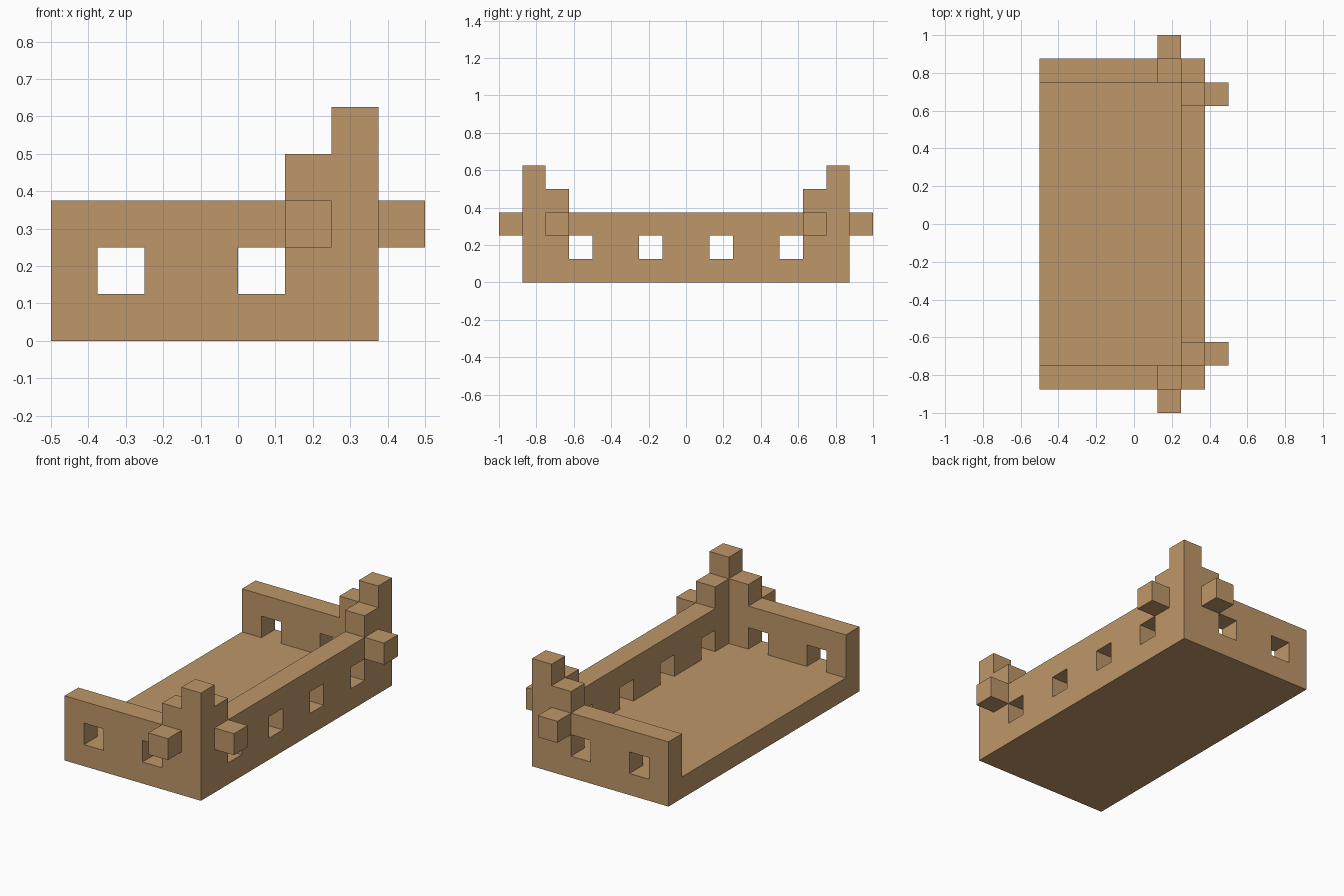
import bpy
import bmesh
from mathutils import Matrix, Vector

cube = bpy.data.objects.get("Cube")
if cube:
    bpy.data.objects.remove(cube, do_unlink=True)

U = 0.125  # one block of the grid everything is built on

# Single timber colour
wood = bpy.data.materials.new("light timber")
wood.use_nodes = True
COLOUR = (0.515, 0.309, 0.144, 1.0)
wood.diffuse_color = COLOUR
bsdf = next(n for n in wood.node_tree.nodes if n.type == 'BSDF_PRINCIPLED')
bsdf.inputs["Base Color"].default_value = COLOUR
bsdf.inputs["Roughness"].default_value = 0.9


def blocks(name, boxes):
    """One object from boxes given as (x0, x1, y0, y1, z0, z1) in grid blocks."""
    bm = bmesh.new()
    for x0, x1, y0, y1, z0, z1 in boxes:
        centre = Vector((x0 + x1, y0 + y1, z0 + z1)) * U / 2
        size = (abs(x1 - x0) * U, abs(y1 - y0) * U, (z1 - z0) * U, 1)
        bmesh.ops.create_cube(bm, size=1, matrix=Matrix.Translation(centre) @ Matrix.Diagonal(size))
    mesh = bpy.data.meshes.new(name)
    bm.to_mesh(mesh)
    bm.free()
    mesh.materials.append(wood)
    obj = bpy.data.objects.new(name, mesh)
    bpy.context.collection.objects.link(obj)
    return obj


# Floor slab
blocks("floor", [(-4, 3, -7, 7, 0, 1)])

# Long side wall: piers between four windows, with a lintel above
piers = [(-6, -5), (-4, -2), (-1, 1), (2, 4), (5, 6)]
blocks("side_wall", [(2, 3, a, b, 1, 2) for a, b in piers] + [(2, 3, -6, 6, 2, 3)])

# Parts repeated at both ends
for s, end in ((-1, "front"), (1, "back")):
    # End wall: piers between two windows, with a lintel above
    blocks(end + "_wall",
           [(a, b, 6 * s, 7 * s, 1, 2) for a, b in ((-4, -3), (-2, 0), (1, 2))]
           + [(-4, 2, 6 * s, 7 * s, 2, 3)])
    # Tall corner post and the lower steps on both walls beside it
    blocks(end + "_corner_post", [(2, 3, 6 * s, 7 * s, 1, 5)])
    blocks(end + "_end_step", [(1, 2, 6 * s, 7 * s, 3, 4)])
    blocks(end + "_side_step", [(2, 3, 5 * s, 6 * s, 3, 4)])
    # Beam ends poking out of the walls
    blocks(end + "_end_beam", [(1, 2, 7 * s, 8 * s, 2, 3)])
    blocks(end + "_side_beam", [(3, 4, 5 * s, 6 * s, 2, 3)])
